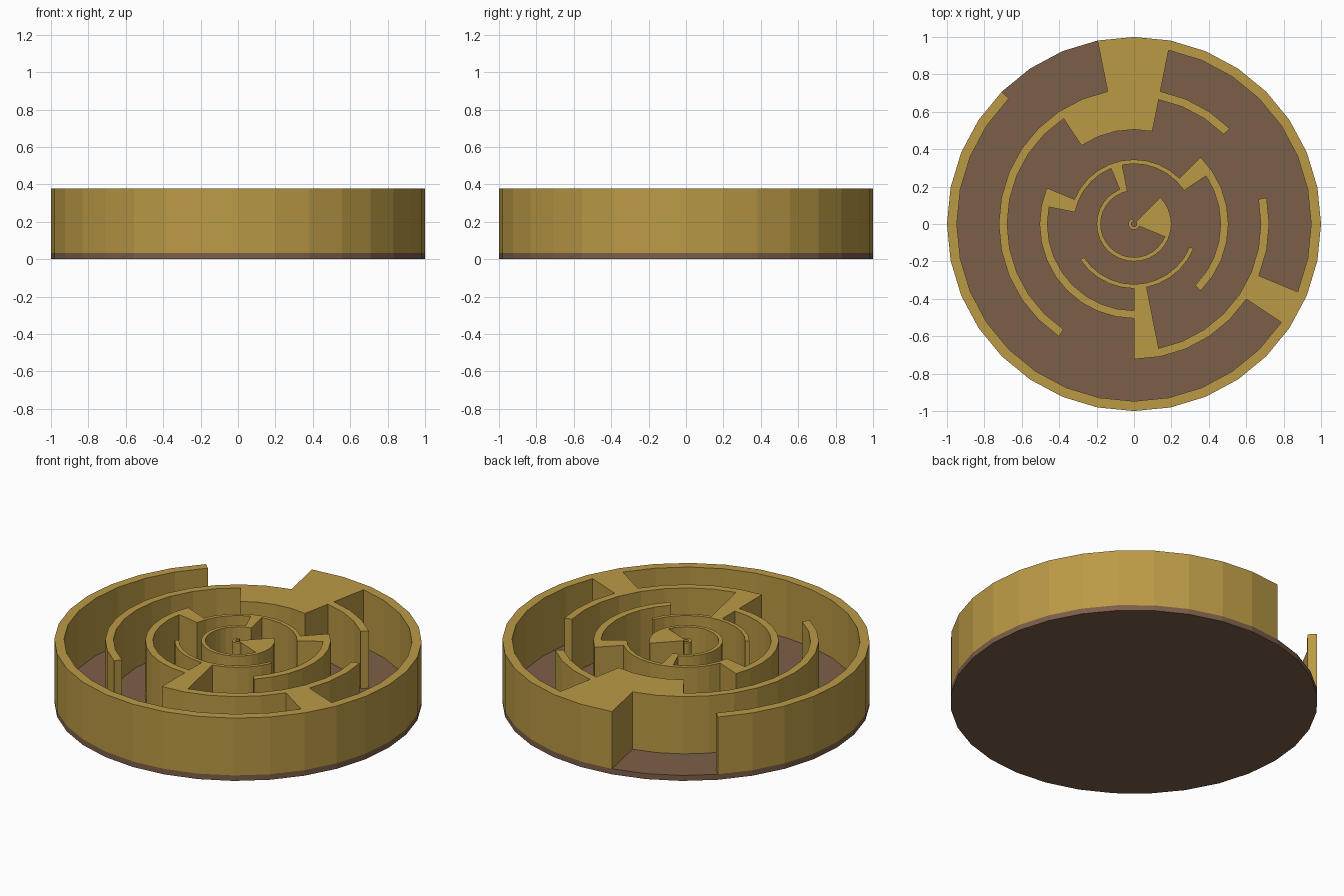
import bpy, bmesh, math

if "Cube" in bpy.data.objects:
    bpy.data.objects.remove(bpy.data.objects["Cube"])

N = 32                 # sides of the disc
FLOOR, TOP = 0.033, 0.377


def material(name, rgb):
    m = bpy.data.materials.new(name)
    m.diffuse_color = (*rgb, 1.0)
    m.use_nodes = True
    m.node_tree.nodes["Principled BSDF"].inputs["Base Color"].default_value = m.diffuse_color
    return m


gold = material("gold_wall", (0.497, 0.323, 0.061))
brown = material("brown_floor", (0.202, 0.114, 0.065))


def finish(bm, name, mat):
    bmesh.ops.recalc_face_normals(bm, faces=bm.faces)
    me = bpy.data.meshes.new(name)
    bm.to_mesh(me)
    bm.free()
    me.materials.append(mat)
    ob = bpy.data.objects.new(name, me)
    bpy.context.collection.objects.link(ob)
    return ob


def polar(r, i, z):
    a = 2 * math.pi * (i % N) / N
    return (r * math.cos(a), r * math.sin(a), z)


# Floor disc
bm = bmesh.new()
low = bm.faces.new([bm.verts.new(polar(1, i, 0)) for i in range(N)])
ext = bmesh.ops.extrude_face_region(bm, geom=[low], use_keep_orig=True)
for v in ext["geom"]:
    if isinstance(v, bmesh.types.BMVert):
        v.co.z = FLOOR
finish(bm, "floor_disc", brown)

# Maze bands: (inner radius, outer radius, sector spans that are solid)
RADII = [0.014, 0.03, 0.178, 0.2, 0.322, 0.345, 0.463, 0.505, 0.678, 0.723, 0.947, 1.0]
SPANS = [
    [(9, 36)],               # centre post
    [(-2, 4)],               # centre wedge
    [(9, 36)],               # ring 1
    [(9, 10)],               # block
    [(3, 15), (19, 30)],     # ring 2
    [(3, 4), (14, 15), (24, 25)],
    [(-4, 4), (14, 25)],     # ring 3
    [(7, 11), (24, 25)],
    [(4, 21), (24, 33)],     # ring 4
    [(-3, -2), (7, 9)],
    [(12, 41)],              # outer wall
]
solid = {(b, i % N) for b, spans in enumerate(SPANS)
         for s, e in spans for i in range(s, e)}

# Maze walls: raise every solid cell, with sides only where a neighbour is open
bm = bmesh.new()
cache = {}


def vert(b, i, z):
    key = (b, i % N, z)
    if key not in cache:
        cache[key] = bm.verts.new(polar(RADII[b], i, z))
    return cache[key]


def side(p, q):
    bm.faces.new([vert(*p, FLOOR), vert(*q, FLOOR), vert(*q, TOP), vert(*p, TOP)])


for b, i in sorted(solid):
    corners = [(b, i), (b + 1, i), (b + 1, i + 1), (b, i + 1)]
    bm.faces.new([vert(*c, TOP) for c in corners])
    bm.faces.new([vert(*c, FLOOR) for c in reversed(corners)])
    around = [(b, (i - 1) % N), (b + 1, i), (b, (i + 1) % N), (b - 1, i)]
    for k, cell in enumerate(around):
        if cell not in solid:
            side(corners[k], corners[(k + 1) % 4])
finish(bm, "maze_walls", gold)
